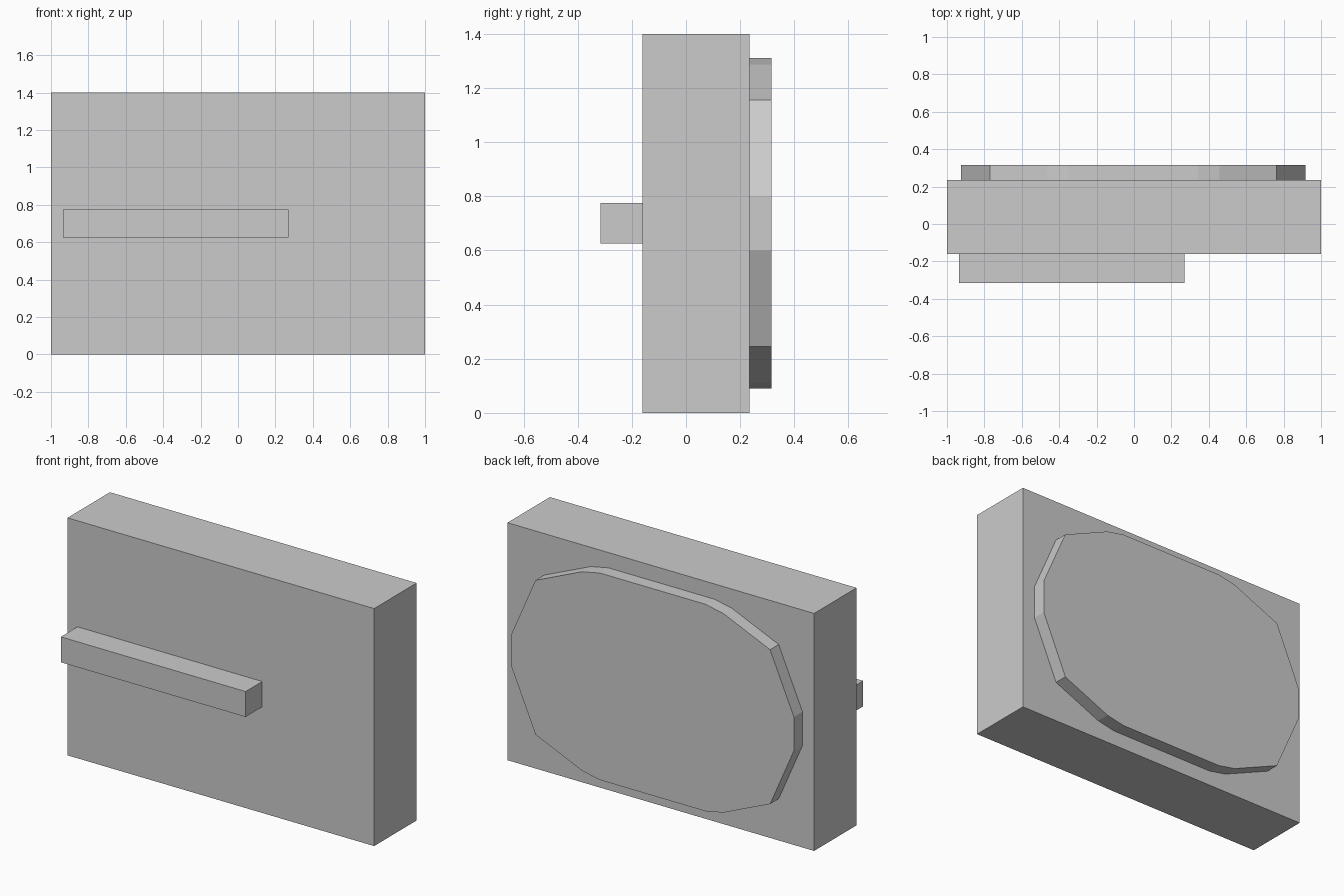
import bpy, bmesh

if "Cube" in bpy.data.objects:
    bpy.data.objects.remove(bpy.data.objects["Cube"])


def box(name, lo, hi):
    bpy.ops.mesh.primitive_cube_add(size=1, location=[(a + b) / 2 for a, b in zip(lo, hi)])
    ob = bpy.context.object
    ob.name = name
    ob.scale = [b - a for a, b in zip(lo, hi)]
    bpy.ops.object.transform_apply(location=False, rotation=False, scale=True)
    return ob


def plate(name, outline, y0, y1):
    # extrude an (x, z) outline along y
    bm = bmesh.new()
    face = bm.faces.new([bm.verts.new((x, y0, z)) for x, z in outline])
    ext = bmesh.ops.extrude_face_region(bm, geom=[face], use_keep_orig=True)
    verts = [v for v in ext["geom"] if isinstance(v, bmesh.types.BMVert)]
    bmesh.ops.translate(bm, verts=verts, vec=(0, y1 - y0, 0))
    bmesh.ops.recalc_face_normals(bm, faces=bm.faces)
    mesh = bpy.data.meshes.new(name)
    bm.to_mesh(mesh)
    bm.free()
    ob = bpy.data.objects.new(name, mesh)
    bpy.context.collection.objects.link(ob)
    return ob


# main slab
box("body", (-1, -0.16, 0), (1, 0.235, 1.4))

# off-centre rail on the front
box("front_bar", (-0.935, -0.315, 0.625), (0.27, -0.16, 0.775))

# rounded back panel: one quarter profile mirrored around its centre
cx, cz = -0.004, 0.70
quarter = [(0.92, 0.10), (0.765, 0.455), (0.46, 0.587), (0.345, 0.61)]
half = quarter + [(-x, z) for x, z in reversed(quarter)]
loop = half + [(-x, -z) for x, z in half]
plate("back_panel", [(cx + x, cz + z) for x, z in loop], 0.235, 0.315)
